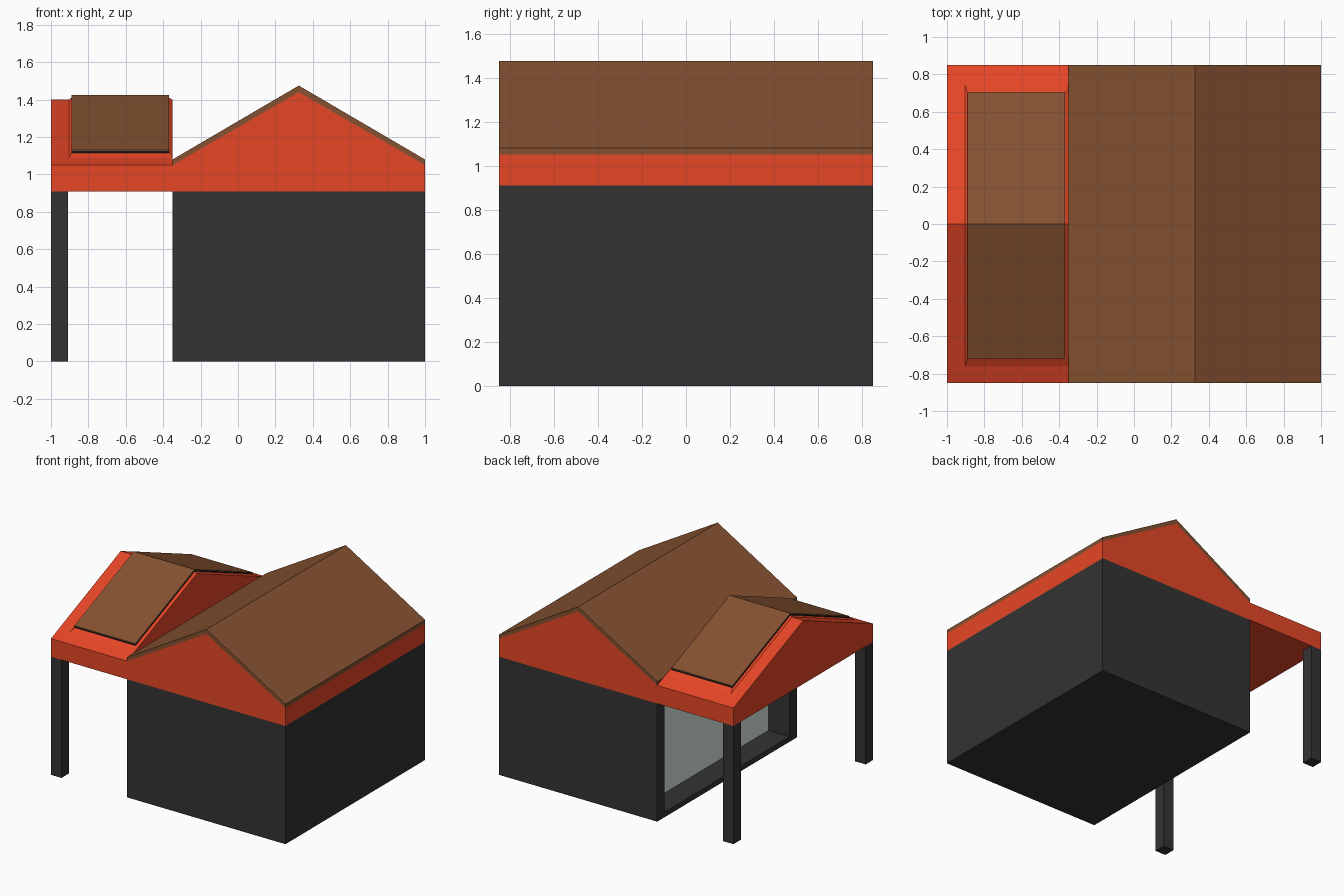
import bpy
import bmesh

cube = bpy.data.objects.get("Cube")
if cube:
    bpy.data.objects.remove(cube, do_unlink=True)


def material(name, rgb):
    m = bpy.data.materials.new(name)
    m.use_nodes = True
    m.diffuse_color = (*rgb, 1)
    m.node_tree.nodes["Principled BSDF"].inputs["Base Color"].default_value = (*rgb, 1)
    return m


RED = material("red_trim", (0.79, 0.061, 0.019))
BROWN = material("brown_roofing", (0.235, 0.084, 0.031))
DARK = material("charcoal_wall", (0.033, 0.033, 0.033))
GLASS = material("pale_glass", (0.72, 0.84, 0.775))
BLACK = material("black_gap", (0.008, 0.008, 0.008))


def finish(name, bm, mat):
    bmesh.ops.recalc_face_normals(bm, faces=bm.faces)
    mesh = bpy.data.meshes.new(name)
    bm.to_mesh(mesh)
    bm.free()
    mesh.materials.append(mat)
    obj = bpy.data.objects.new(name, mesh)
    bpy.context.collection.objects.link(obj)
    return obj


def loft(name, ring_a, ring_b, mat, cap_a=True):
    """Join two matching rings of points and cap the ends."""
    bm = bmesh.new()
    a = [bm.verts.new(p) for p in ring_a]
    b = [bm.verts.new(p) for p in ring_b]
    n = len(a)
    for i in range(n):
        j = (i + 1) % n
        bm.faces.new((a[i], a[j], b[j], b[i]))
    if cap_a:
        bm.faces.new(a)
    bm.faces.new(b)
    return finish(name, bm, mat)


def box(name, x, y, z, mat):
    ring = [(x[0], y[0]), (x[1], y[0]), (x[1], y[1]), (x[0], y[1])]
    return loft(name, [(*p, z[0]) for p in ring], [(*p, z[1]) for p in ring], mat)


SIDE = 0.85                      # half depth of the building
WEST, EAST, MID = -0.35, 1.0, 0.325
WALL, EAVE = 0.91, 1.05

# Main room: floor, walls and the glazed recess facing the porch
box("floor", (WEST, EAST), (-SIDE, SIDE), (0, 0.04), DARK)
box("end_wall", (EAST - 0.09, EAST), (-SIDE, SIDE), (0.04, WALL), DARK)
for name, s in (("front_wall", -1), ("back_wall", 1)):
    box(name, (WEST, EAST - 0.09), sorted((s * SIDE, s * 0.76)), (0.04, WALL), DARK)
box("lintel", (WEST, WEST + 0.19), (-0.76, 0.76), (0.86, WALL), DARK)
box("glass_wall", (WEST + 0.18, WEST + 0.2), (-0.76, 0.76), (0.04, 0.86), GLASS)

# Main gable and its roof covering
gable = [(WEST, WALL), (EAST, WALL), (EAST, EAVE), (MID, 1.44), (WEST, EAVE)]
cover = [(WEST, EAVE), (MID, 1.44), (EAST, EAVE),
         (EAST, 1.08), (MID, 1.475), (WEST, 1.08)]
for name, prof, mat in (("main_gable", gable, RED), ("main_roof", cover, BROWN)):
    loft(name, [(x, -SIDE, z) for x, z in prof], [(x, SIDE, z) for x, z in prof], mat)

# Porch roof and posts
RIDGE = 1.4
porch = [(-SIDE, WALL), (SIDE, WALL), (SIDE, EAVE), (0, RIDGE), (-SIDE, EAVE)]
loft("porch_roof", [(-1, y, z) for y, z in porch], [(WEST, y, z) for y, z in porch], RED)
for name, s in (("front_post", -1), ("back_post", 1)):
    box(name, (-1, -0.91), sorted((s * SIDE, s * 0.76)), (0, WALL), DARK)


# Raised layers folded over the porch ridge
def tent(name, low, high, mat):
    """Each level is x0, x1, y0, y1 and a height above the porch roof."""
    slope = (RIDGE - EAVE) / SIDE
    levels = []
    for x0, x1, y0, y1, h in (low, high):
        plan = [(x0, y0), (x1, y0), (x1, 0), (x1, y1), (x0, y1), (x0, 0)]
        levels.append([(x, y, RIDGE - slope * abs(y) + h) for x, y in plan])
    bm = bmesh.new()
    a, b = [[bm.verts.new(p) for p in ring] for ring in levels]
    for i in range(6):
        j = (i + 1) % 6
        bm.faces.new((a[i], a[j], b[j], b[i]))
    for r in (a, b):
        bm.faces.new((r[0], r[1], r[2], r[5]))
        bm.faces.new((r[5], r[2], r[3], r[4]))
    return finish(name, bm, mat)


panel = (-0.89, -0.37, -0.72, 0.705)
tent("panel_frame", (-0.905, WEST, -0.765, 0.75, -0.001), (*panel, 0.011), RED)
tent("panel_gap", (*panel, 0.011), (*panel, 0.021), BLACK)
tent("roof_panel", (*panel, 0.021), (*panel, 0.026), BROWN)
